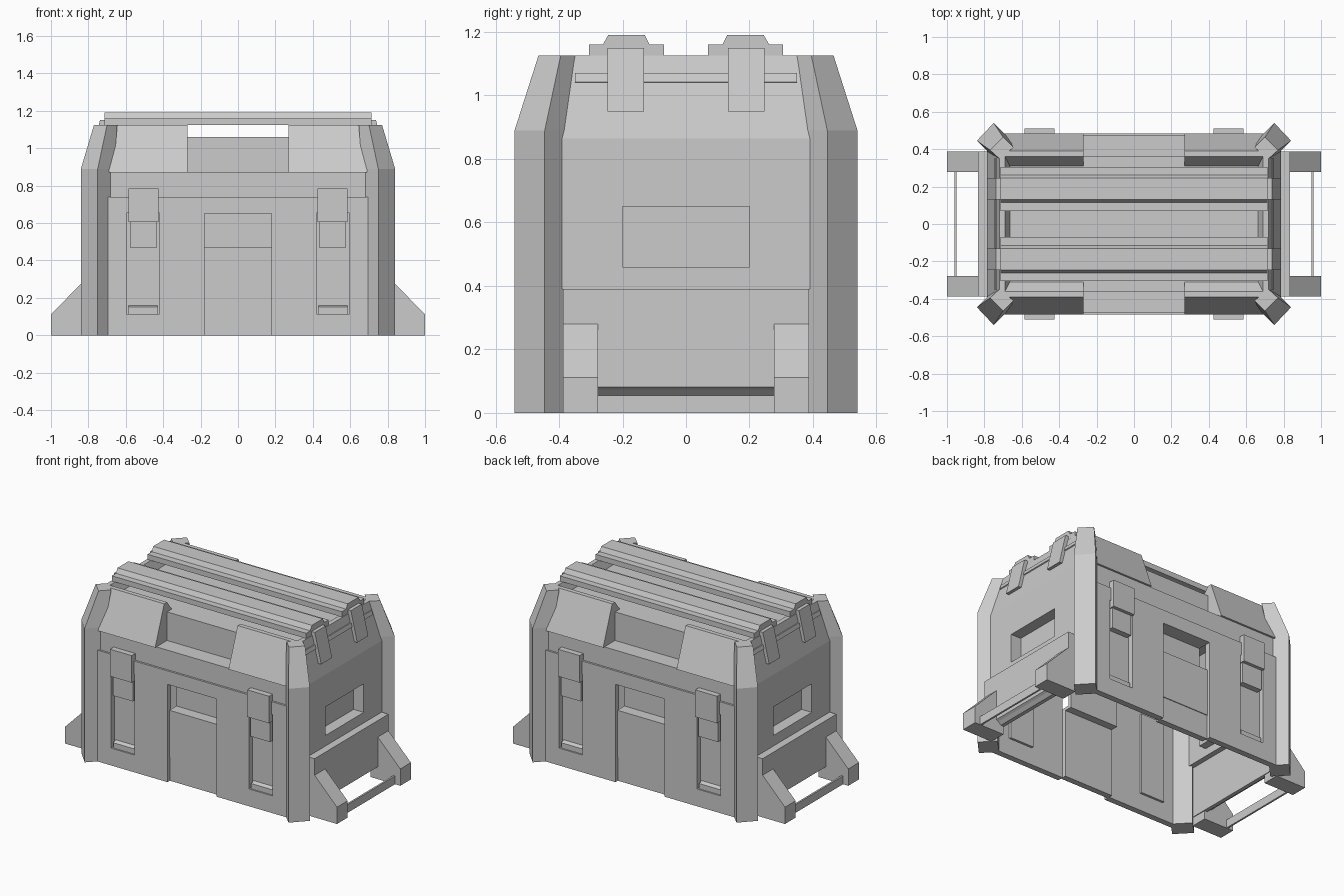
import bpy, bmesh

if "Cube" in bpy.data.objects:
    bpy.data.objects.remove(bpy.data.objects["Cube"])

grey = bpy.data.materials.new("light grey")
grey.diffuse_color = (0.6, 0.6, 0.6, 1)
grey.use_nodes = True
grey.node_tree.nodes["Principled BSDF"].inputs["Base Color"].default_value = grey.diffuse_color

NONE, MX, MY = [(1, 1)], [(1, 1), (-1, 1)], [(1, 1), (1, -1)]
ALL = [(1, 1), (-1, 1), (1, -1), (-1, -1)]


def loft(name, rings, mirrors=ALL):
    """Closed solid through rings of points, copied for each mirror sign pair."""
    bm = bmesh.new()
    for sx, sy in mirrors:
        vs = [[bm.verts.new((x * sx, y * sy, z)) for x, y, z in r] for r in rings]
        n = len(vs[0])
        bm.faces.new(vs[0])
        bm.faces.new(vs[-1])
        for a, b in zip(vs, vs[1:]):
            for i in range(n):
                j = (i + 1) % n
                bm.faces.new((a[i], a[j], b[j], b[i]))
    bmesh.ops.recalc_face_normals(bm, faces=bm.faces[:])
    me = bpy.data.meshes.new(name)
    bm.to_mesh(me)
    bm.free()
    me.materials.append(grey)
    ob = bpy.data.objects.new(name, me)
    bpy.context.collection.objects.link(ob)
    return ob


def box(name, x0, x1, y0, y1, z0, z1, mirrors=ALL):
    q = [(x0, y0), (x1, y0), (x1, y1), (x0, y1)]
    return loft(name, [[(x, y, z) for x, y in q] for z in (z0, z1)], mirrors)


def prism_x(name, prof, x0, x1, mirrors=ALL):   # profile in y, z
    return loft(name, [[(x, y, z) for y, z in prof] for x in (x0, x1)], mirrors)


def prism_y(name, prof, y0, y1, mirrors=ALL):   # profile in x, z
    return loft(name, [[(x, y, z) for x, z in prof] for y in (y0, y1)], mirrors)


# Corner posts, set diagonally and tapering inward at the top
low = [(.75, .54), (.84, .445), (.755, .36), (.665, .455)]
top = [(.70, .465), (.77, .395), (.715, .345), (.645, .41)]
loft("corner_post", [[(x, y, 0) for x, y in low], [(x, y, .89) for x, y in low],
                     [(x, y, 1.125) for x, y in top]])

# Long walls (front and back) built around the door and latch openings
box("long_wall_inner", .18, .42, .445, .485, 0, .74)
box("long_wall_outer", .595, .72, .445, .485, 0, .74)
box("long_wall_over_latch", .42, .595, .445, .485, .655, .74)
box("long_wall_under_latch", .42, .595, .445, .485, 0, .115)
box("long_wall_over_door", -.18, .18, .445, .485, .65, .74, MY)
box("long_wall_upper_band", -.72, .72, .43, .472, .74, .87, MY)

# Door: stepped panel with a hand slot above it
box("door_panel", -.18, .18, .42, .465, .16, .47, MY)
box("door_kick_plate", -.18, .18, .42, .46, 0, .16, MY)
box("door_slot_back", -.18, .18, .37, .39, .45, .67, MY)
box("door_slot_floor", -.18, .18, .37, .43, .45, .47, MY)
box("door_slot_top", -.18, .18, .37, .45, .65, .67, MY)

# Latches in their recesses
box("latch_recess_back", .42, .595, .43, .45, .115, .655)
prism_x("latch_recess_lip", [(.45, .115), (.475, .115), (.475, .15), (.45, .16)], .43, .585)
box("latch_plate", .425, .585, .47, .51, .605, .785)
box("latch_tongue", .432, .578, .44, .488, .47, .605)

# End walls with a recessed window
box("end_wall_side", .74, .785, .2, .42, .39, .865)
box("end_wall_above", .74, .785, -.2, .2, .65, .865, MX)
box("end_wall_below", .74, .785, -.2, .2, .39, .46, MX)
box("window_recess_back", .69, .71, -.22, .22, .44, .67, MX)
box("window_recess_side", .70, .75, .2, .22, .44, .67)
box("window_recess_floor", .70, .75, -.2, .2, .44, .46, MX)
box("window_recess_top", .70, .75, -.2, .2, .65, .67, MX)
prism_y("end_lower_panel", [(.775, .39), (.835, .39), (.835, .082), (.82, .073),
                            (.80, .055), (.775, .055)], -.388, .388, MX)

# Sloped upper end walls with a narrow rib
prism_y("end_slope", [(.785, .865), (.72, 1.125), (.69, 1.125), (.66, 1.05), (.74, .865)],
        -.41, .41, MX)
prism_y("end_rib", [(.742, 1.04), (.748, 1.043), (.74, 1.07), (.734, 1.07)], -.35, .35, MX)

# Lid: sloped shoulders either side of a lowered middle, and a flat deck
prism_x("lid_shoulder", [(.485, .87), (.39, 1.125), (.36, 1.125), (.31, 1.06), (.31, 1.03),
                         (.36, .87)], .27, .69)
box("lid_middle_face", -.27, .27, .33, .36, .85, 1.06, MY)
box("lid_middle_shelf", -.27, .27, .34, .472, .85, .87, MY)
box("lid_deck", -.69, .69, -.34, .34, 1.035, 1.06, NONE)

# Roof rails and their end brackets
prism_x("roof_rail", [(.07, 1.125), (.07, 1.16), (.115, 1.16), (.13, 1.19), (.245, 1.19),
                      (.262, 1.16), (.305, 1.16), (.305, 1.125)], -.715, .715, MY)
prism_y("rail_bracket", [(.755, .95), (.785, .95), (.738, 1.15), (.70, 1.15), (.70, 1.12)],
        .132, .247)

# Feet at each end joined by a thin rail
prism_y("foot", [(.78, 0), (1, 0), (1, .112), (.835, .28), (.78, .28)], .277, .388)
box("foot_rail", .949, .961, -.28, .28, 0, .055, MX)
